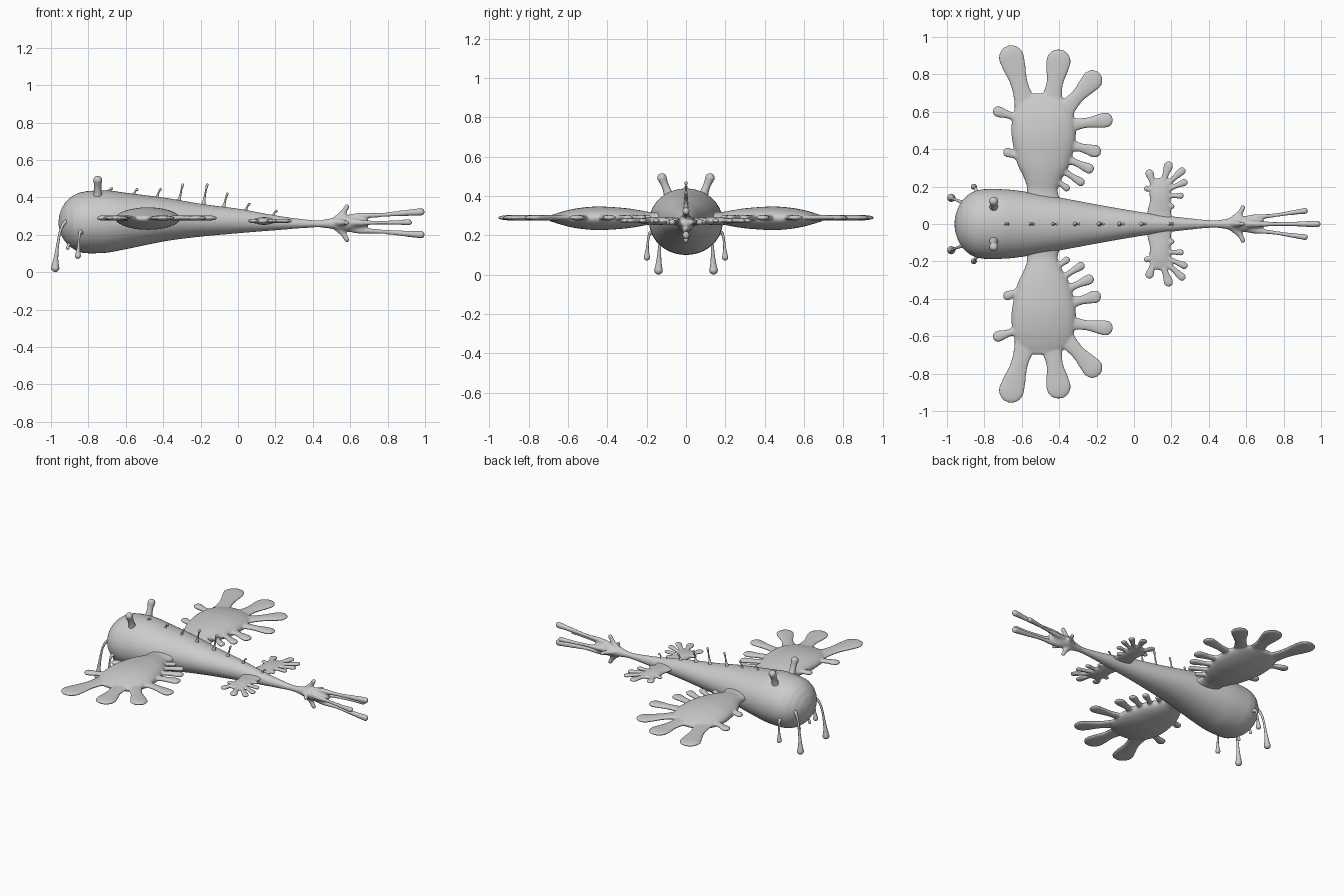
import bpy, bmesh, math
from mathutils import Vector


def catmull(p, n):
    """Resample rows of numbers with a smooth spline."""
    q = [p[0]] + list(p) + [p[-1]]
    out = []
    for i in range(1, len(q) - 2):
        for k in range(n):
            t = k / n
            out.append([0.5 * (2 * b + (c - a) * t + (2 * a - 5 * b + 4 * c - d) * t * t
                               + (3 * b - a - 3 * c + d) * t ** 3)
                        for a, b, c, d in zip(q[i - 1], q[i], q[i + 1], q[i + 2])])
    return out + [list(p[-1])]


def loft(bm, rows, ref=(0, 0, 1), sides=16, n=5, caps=(None, None)):
    """Rounded tube through rows of (x, y, z, half width, half height)."""
    rows = catmull(rows, n)
    pos = [Vector(r[:3]) for r in rows]
    tan = [(pos[min(i + 1, len(pos) - 1)] - pos[max(i - 1, 0)]).normalized() for i in range(len(pos))]
    rings = [(pos[i], tan[i], r[3], r[4]) for i, r in enumerate(rows)]

    def cap(i, sign, length):
        c, t, a, b = rings[i]
        length = length or a
        return [(c + t * sign * length * math.sin(u), t, a * math.cos(u), b * math.cos(u))
                for u in (math.radians(d) for d in (15, 30, 45, 60, 75, 87))]
    rings = cap(0, -1, caps[0])[::-1] + rings + cap(-1, 1, caps[1])
    loops = []
    for c, t, a, b in rings:
        s = t.cross(Vector(ref)).normalized()
        u = s.cross(t)
        loops.append([bm.verts.new(c + s * a * math.cos(w) + u * b * math.sin(w))
                      for w in (2 * math.pi * k / sides for k in range(sides))])
    for l0, l1 in zip(loops, loops[1:]):
        for k in range(sides):
            j = (k + 1) % sides
            bm.faces.new((l0[k], l0[j], l1[j], l1[k]))
    bm.faces.new(loops[0])
    bm.faces.new(loops[-1])


def finish(name, bm, voxel=None, mirror=False):
    bmesh.ops.recalc_face_normals(bm, faces=bm.faces)
    for f in bm.faces:
        f.smooth = True
    me = bpy.data.meshes.new(name)
    bm.to_mesh(me)
    bm.free()
    ob = bpy.data.objects.new(name, me)
    bpy.context.collection.objects.link(ob)
    if voxel:
        m = ob.modifiers.new("Blend", 'REMESH')
        m.mode, m.voxel_size, m.use_smooth_shade = 'VOXEL', voxel, True
        m = ob.modifiers.new("Soften", 'SMOOTH')
        m.factor, m.iterations = 0.5, 6
    if mirror:
        m = ob.modifiers.new("Mirror", 'MIRROR')
        m.use_axis = (False, True, False)
        m.use_mirror_merge = False
    return ob


def digit(bm, base, tip, r, z, thick):
    """Flat paddle finger: wide root, narrow neck, round tip."""
    b, t = Vector(base), Vector(tip)
    d = (t - b).normalized()
    end = t - d * r
    length = (end - b).length
    b0 = b - d * 0.6 * r
    rows = [(*b0, z, r * 1.1, thick)]
    for f, w in ((0.12, 0.8), (0.45, 0.68), (0.8, 0.9), (1.0, 1.0)):
        rows.append((*(b + d * length * f), z, r * w, thick))
    loft(bm, rows)


# Body tapering into a tail bulb
bm = bmesh.new()
body = [(-.80, .267, .187, .167), (-.70, .272, .186, .167), (-.6, .275, .176, .151),
        (-.4, .282, .142, .118), (-.2, .278, .105, .088), (0, .274, .07, .066),
        (.2, .264, .042, .04), (.4, .259, .021, .02), (.48, .26, .025, .025),
        (.57, .262, .042, .042), (.66, .262, .03, .03)]
loft(bm, [(x, 0, z, a, b) for x, z, a, b in body], sides=40, caps=(.16, .04))
# Four tail fingers and four short tail spurs
for s in (1, -1):
    loft(bm, [(.52, 0, .262 + s * .012, .015, .015), (.64, 0, .262 + s * .037, .018, .018),
              (.76, 0, .262 + s * .044, .012, .012), (.88, 0, .262 + s * .054, .014, .016),
              (.98, 0, .262 + s * .061, .019, .021)])
    loft(bm, [(.52, s * .012, .265, .015, .015), (.64, s * .034, .265, .017, .017),
              (.74, s * .045, .265, .011, .011), (.84, s * .06, .266, .013, .013),
              (.915, s * .07, .267, .017, .017)])
    loft(bm, [(.54, 0, .262 + s * .02, .03, .02), (.565, 0, .262 + s * .06, .016, .014),
              (.582, 0, .262 + s * .088, .015, .014)], ref=(0, 1, 0))
    loft(bm, [(.54, s * .02, .265, .03, .02), (.568, s * .06, .265, .015, .014),
              (.582, s * .088, .265, .014, .013)])
finish("body_and_tail", bm, .007)

# Large side fins: lens-shaped palm with paddle fingers
bm = bmesh.new()
palm = [(.12, -.49, .10, .035), (.18, -.49, .082, .032), (.24, -.488, .1, .042),
        (.32, -.485, .14, .053), (.45, -.482, .17, .06), (.56, -.485, .168, .05),
        (.64, -.487, .142, .031), (.68, -.487, .10, .018)]
loft(bm, [(x, y, .287, a, b) for y, x, a, b in palm], sides=36, caps=(.01, .02))
for bx, by, tx, ty, r in [(-.58, .64, -.675, .955, .07), (-.44, .66, -.392, .935, .068),
                          (-.36, .62, -.185, .81, .057), (-.33, .53, -.112, .562, .042),
                          (-.33, .42, -.175, .38, .036), (-.35, .345, -.215, .285, .029),
                          (-.38, .285, -.265, .212, .024), (-.42, .24, -.345, .18, .02),
                          (-.63, .57, -.755, .61, .031), (-.62, .36, -.7, .392, .027)]:
    digit(bm, (bx, by), (tx, ty), r, .29, .014)
finish("large_side_fins", bm, .006, True)

# Small rear fins
bm = bmesh.new()
palm = [(.02, .135, .07, .018), (.06, .135, .065, .016), (.12, .14, .056, .02),
        (.17, .14, .058, .02), (.22, .145, .056, .014), (.235, .145, .045, .011)]
loft(bm, [(x, y, .274, a, b) for y, x, a, b in palm], sides=28, caps=(.01, .012))
for bx, by, tx, ty, r in [(.105, .21, .075, .292, .025), (.155, .22, .192, .335, .026),
                          (.175, .21, .272, .298, .022), (.18, .185, .287, .23, .02),
                          (.175, .15, .268, .152, .018), (.165, .12, .215, .085, .015),
                          (.11, .18, .052, .193, .016)]:
    digit(bm, (bx, by), (tx, ty), r, .275, .011)
finish("small_rear_fins", bm, .005, True)

# Row of thin spines along the back
bm = bmesh.new()
for x, base, tip in [(-.69, .43, .455), (-.555, .412, .45), (-.43, .396, .45), (-.31, .38, .475),
                     (-.18, .362, .475), (-.072, .347, .427), (.045, .328, .372), (.19, .3, .335)]:
    h = tip - base
    loft(bm, [(x - .006, 0, base, .013, .013), (x, 0, base + .25 * h, .0065, .0065),
              (x + .008, 0, base + .65 * h, .0045, .0045), (x + .015, 0, tip - .008, .0075, .0075)],
         ref=(0, 1, 0), sides=12)
finish("back_spines", bm)

# Eye stalks
bm = bmesh.new()
loft(bm, [(-.75, .08, .38, .03, .03), (-.75, .095, .425, .021, .021),
          (-.75, .109, .46, .019, .019), (-.75, .122, .492, .024, .024)], ref=(1, 0, 0), sides=20)
finish("eye_stalks", bm, None, True)

# Drooping whiskers around the mouth, with drop-shaped ends
bm = bmesh.new()
loft(bm, [(-.89, .10, .275, .018, .018), (-.925, .118, .268, .01, .01),
          (-.95, .128, .22, .007, .007), (-.965, .134, .14, .008, .008),
          (-.974, .138, .07, .013, .013), (-.977, .14, .023, .022, .022)], ref=(0, 1, 0))
loft(bm, [(-.835, .155, .215, .016, .016), (-.845, .182, .212, .009, .009),
          (-.85, .192, .18, .006, .006), (-.853, .197, .13, .008, .008),
          (-.856, .199, .088, .016, .016)], ref=(1, 0, 0))
loft(bm, [(-.88, .05, .17, .012, .012), (-.903, .055, .15, .008, .008),
          (-.91, .057, .13, .01, .01)], ref=(0, 1, 0), sides=12)
finish("whiskers", bm, None, True)
